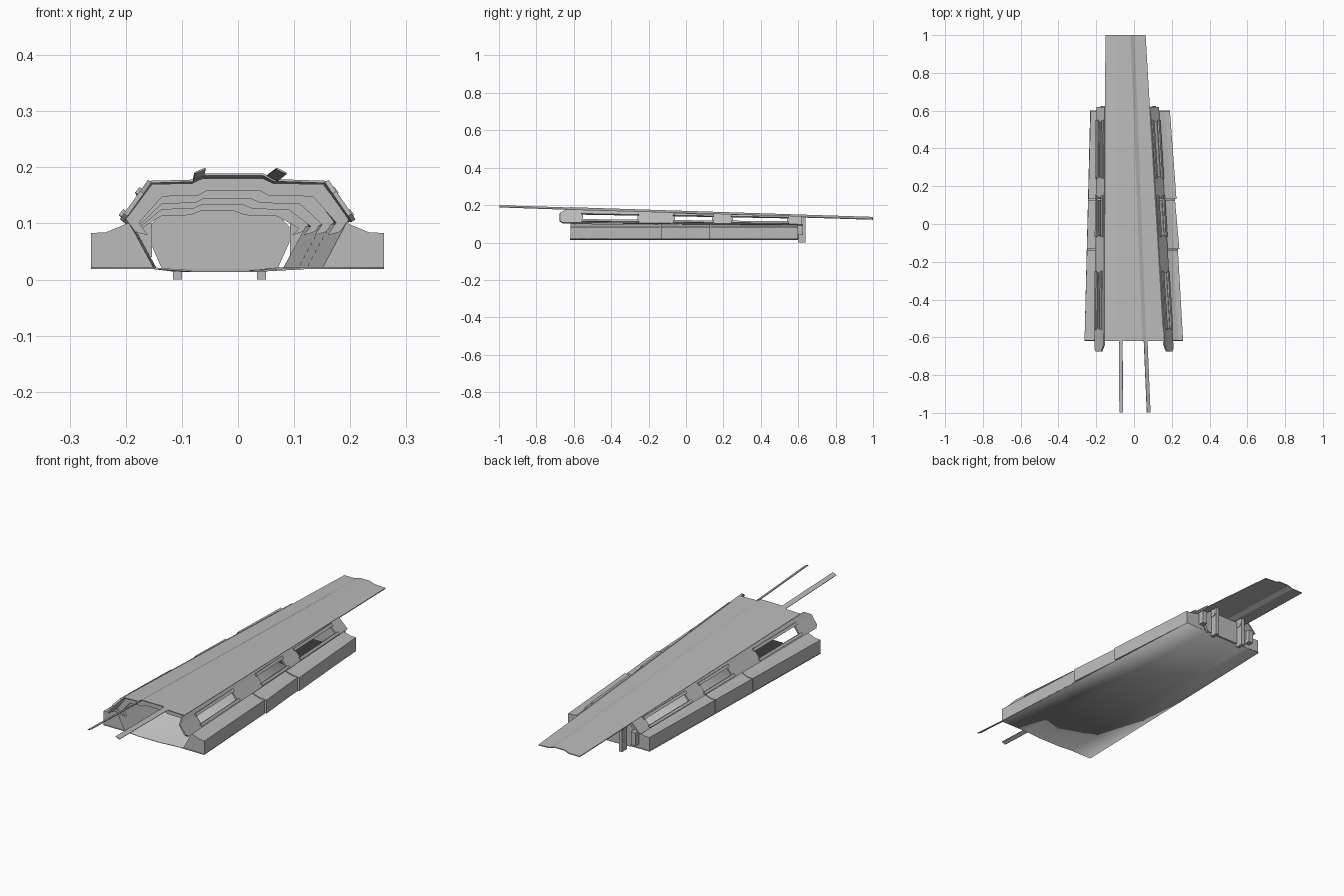
import bpy, bmesh
from mathutils import Vector

cube = bpy.data.objects.get("Cube")
if cube:
    bpy.data.objects.remove(cube)

FRONT, BACK = -0.62, 0.60


def material(name, value):
    m = bpy.data.materials.new(name)
    m.use_nodes = True
    colour = (value, value, value, 1)
    m.diffuse_color = colour
    m.node_tree.nodes["Principled BSDF"].inputs["Base Color"].default_value = colour
    return m


GREY = material("plain grey", 0.5)


def section(front, back, y):
    """Cross-section at y, blended along the taper."""
    t = (y - FRONT) / (BACK - FRONT)
    return [Vector((a[0] + (b[0] - a[0]) * t, y, a[1] + (b[1] - a[1]) * t))
            for a, b in zip(front, back)]


def finish(name, bm, thickness=0):
    bmesh.ops.recalc_face_normals(bm, faces=bm.faces)
    mesh = bpy.data.meshes.new(name)
    bm.to_mesh(mesh)
    bm.free()
    mesh.materials.append(GREY)
    ob = bpy.data.objects.new(name, mesh)
    bpy.context.scene.collection.objects.link(ob)
    if thickness:
        mod = ob.modifiers.new("thickness", "SOLIDIFY")
        mod.thickness = thickness
        mod.offset = 0
    return ob


def loft(name, rows, closed=False, thickness=0, skip=()):
    """Skin successive rows of points; skip holds (row, column) openings."""
    bm = bmesh.new()
    vs = [[bm.verts.new(p) for p in row] for row in rows]
    n = len(rows[0])
    for i in range(len(rows) - 1):
        for j in range(n if closed else n - 1):
            if (i, j) not in skip:
                k = (j + 1) % n
                bm.faces.new((vs[i][j], vs[i][k], vs[i + 1][k], vs[i + 1][j]))
    if closed:
        bm.faces.new(vs[0])
        bm.faces.new(vs[-1])
    return finish(name, bm, thickness)


def box(name, x0, x1, y0, y1, z0, z1):
    rows = [[Vector((x, y, z)) for x, z in ((x0, z0), (x1, z0), (x1, z1), (x0, z1))]
            for y in (y0, y1)]
    return loft(name, rows, closed=True)


# Long roof with a raised centre strip
roof_f = [(-.157, .174), (-.082, .176), (-.062, .187), (.045, .187), (.064, .177), (.157, .174)]
roof_b = [(-.153, .138), (-.092, .139), (-.070, .148), (-.004, .148), (.018, .139), (.085, .136)]
loft("roof", [section(roof_f, roof_b, y) for y in (FRONT, 1.0)], thickness=.004)

# Slanted rails running forward from the roof
for name, near, far in (
        ("right_rail", [(-.080, .177), (-.061, .186)], [(-.077, .190), (-.058, .198)]),
        ("left_rail", [(.052, .186), (.071, .176)], [(.068, .198), (.087, .189)])):
    rows = [[Vector((x, y, z)) for x, z in pts] for y, pts in ((FRONT, near), (-.998, far))]
    loft(name, rows, thickness=.003)

# Thin floor with a shallow central channel
floor_f = [(-.262, .02), (-.15, .02), (-.08, .015), (.03, .015), (.12, .02), (.260, .02)]
floor_b = [(-.232, .02), (-.15, .02), (-.11, .015), (.02, .015), (.07, .02), (.190, .02)]
floor = loft("floor", [section(floor_f, floor_b, y) for y in (FRONT, BACK)], thickness=.003)
floor.data.shade_smooth()

# Each side: signed x positions (roof edge, sill, inner top, inner foot, outer) front and back
SIDES = {
    "right": ((-.157, -.207, -.185, -.150, -.262), (-.153, -.195, -.180, -.145, -.230), -1),
    "left": ((.157, .205, .185, .150, .260), (.085, .130, .115, .080, .190), 1),
}
WINDOWS = [(-.55, -.26), (-.06, .14), (.25, .54)]

for side, (f, b, s) in SIDES.items():
    # Sloping side wall with three window openings
    wall_f = [(f[0], .175), (f[0] + (f[1] - f[0]) * .28, .155),
              (f[0] + (f[1] - f[0]) * .86, .115), (f[1], .105)]
    wall_b = [(b[0], .139), (b[0] + (b[1] - b[0]) * .15, .133),
              (b[0] + (b[1] - b[0]) * .86, .102), (b[1], .095)]
    ys = [-.64] + [y for w in WINDOWS for y in w] + [.62]
    rows = [section(wall_f, wall_b, y) for y in ys]
    rows[0][3].y = -.66
    rows[0][2].y = -.675
    rows[0][1].y = -.675
    loft(side + "_wall", rows, thickness=.008, skip={(1, 1), (3, 1), (5, 1)})

    # Raised window frames standing slightly off the wall
    for n, (y0, y1) in enumerate(WINDOWS):
        for edge, col in (("top", 1), ("bottom", 2)):
            bars = []
            for y in (y0 - .01, y1 + .01):
                p = section(wall_f, wall_b, y)[col]
                o = Vector((s * .009, 0, .006))
                w = Vector((s * .004, 0, -.005))
                bars.append([p - w, p + w, p + w + o, p - w + o])
            loft(f"{side}_window_{edge}_{n + 1}", bars, closed=True)

    # Hollow-looking side pods in three slightly stepped segments
    pod_f = [(f[4], .02), (f[4], .083), (f[4] - s * .026, .084),
             (f[1] - s * .012, .101), (f[2], .085), (f[3], .02)]
    pod_b = [(b[4], .02), (b[4], .083), (b[4] - s * .026, .084),
             (b[1] - s * .012, .094), (b[2], .085), (b[3], .02)]
    breaks = (FRONT, -.135, .13, BACK)
    for n in range(3):
        pod = [section(pod_f, pod_b, y) for y in (breaks[n] + .002, breaks[n + 1] - .002)]
        if s > 0 and n:
            for p in pod[0][:3]:
                p.x += .008
        loft(f"{side}_pod_{n + 1}", pod, closed=True)

# Arched frames inside, at the pillars between windows
outer_f = [(-.183, .085), (-.200, .108), (-.153, .171), (-.082, .172), (-.063, .181),
           (.045, .181), (.064, .172), (.153, .171), (.200, .108), (.183, .085)]
outer_b = [(-.178, .085), (-.190, .097), (-.150, .135), (-.092, .136), (-.072, .143),
           (-.004, .143), (.018, .136), (.083, .134), (.126, .097), (.113, .085)]


def inner(points, mid):
    return [(mid + (x - mid) * .88, z - (.022 if z > .115 else .006)) for x, z in points]


for n, y in enumerate((-.595, -.16, .195, .575)):
    big = section(outer_f, outer_b, y)
    small = section(inner(outer_f, 0), inner(outer_b, -.035), y)
    loft(f"arch_{n + 1}", [big, small], thickness=.016)

# End bulkhead
panel = [(-.135, .018), (-.165, .085), (-.130, .128), (.060, .128), (.100, .085), (.070, .018)]
loft("end_bulkhead", [[Vector((x, y, z)) for x, z in panel] for y in (.592, .604)], closed=True)

# Rear support legs with clamps
for side, x in (("right", -.108), ("left", .042)):
    box(side + "_leg", x - .008, x + .008, .60, .638, 0, .138)
    box(side + "_leg_clamp", x - .010, x + .010, .596, .630, .098, .110)

# Stubby door posts flanking the bulkhead
for side, x in (("right", -.165), ("left", .105)):
    box(side + "_end_post", x - .012, x + .012, .585, .625, .04, .10)
